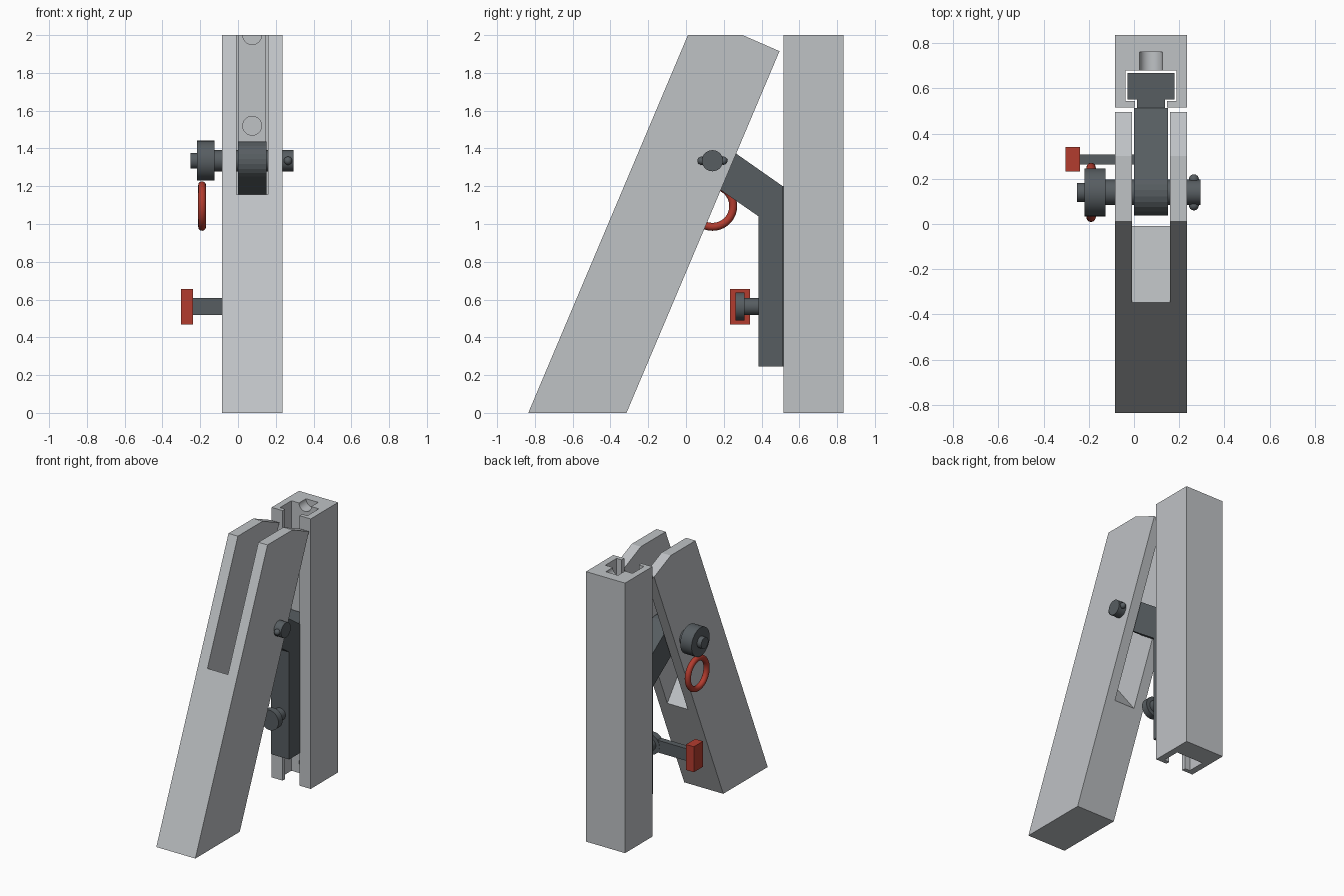
import bpy, bmesh, math
from mathutils import Matrix, Vector

cube = bpy.data.objects.get("Cube")
if cube:
    bpy.data.objects.remove(cube)


def material(name, rgb):
    m = bpy.data.materials.new(name)
    m.use_nodes = True
    m.diffuse_color = (*rgb, 1)
    m.node_tree.nodes["Principled BSDF"].inputs["Base Color"].default_value = (*rgb, 1)
    return m


ALUMINIUM = material("light grey metal", (0.52, 0.54, 0.56))
STEEL = material("dark steel", (0.095, 0.11, 0.12))
RED = material("red", (0.45, 0.045, 0.028))

MID = 0.075                  # x of the shared centre plane
PIVOT = Vector((0.14, 1.335))  # y, z of the hinge pin


def finish(name, bm, mat, smooth=False):
    bmesh.ops.recalc_face_normals(bm, faces=bm.faces)
    mesh = bpy.data.meshes.new(name)
    bm.to_mesh(mesh)
    bm.free()
    mesh.materials.append(mat)
    ob = bpy.data.objects.new(name, mesh)
    bpy.context.collection.objects.link(ob)
    if smooth:
        select(ob)
        bpy.ops.object.shade_smooth_by_angle(angle=math.radians(35))
    return ob


def select(ob):
    bpy.ops.object.select_all(action='DESELECT')
    ob.select_set(True)
    bpy.context.view_layer.objects.active = ob


def prism(name, pts, axis, lo, hi, mat):
    """Extrude a profile: (y, z) points along X, or (x, y) points along Z."""
    bm = bmesh.new()
    place = (lambda p: (lo, *p)) if axis == 'X' else (lambda p: (*p, lo))
    face = bm.faces.new([bm.verts.new(place(p)) for p in pts])
    out = bmesh.ops.extrude_face_region(bm, geom=[face])
    shift = Vector((hi - lo, 0, 0) if axis == 'X' else (0, 0, hi - lo))
    moved = [g for g in out["geom"] if isinstance(g, bmesh.types.BMVert)]
    bmesh.ops.translate(bm, verts=moved, vec=shift)
    return finish(name, bm, mat)


def box(name, x, y, z, mat):
    return prism(name, [(x[0], y[0]), (x[1], y[0]), (x[1], y[1]), (x[0], y[1])],
                 'Z', z[0], z[1], mat)


def cylinder(name, axis, lo, hi, centre, r, mat):
    """Cylinder along X (centre is y, z) or along Y (centre is x, z)."""
    mid = (lo + hi) / 2
    if axis == 'X':
        pos, rot = (mid, *centre), Matrix.Rotation(math.pi / 2, 4, 'Y')
    else:
        pos, rot = (centre[0], mid, centre[1]), Matrix.Rotation(math.pi / 2, 4, 'X')
    bm = bmesh.new()
    bmesh.ops.create_cone(bm, cap_ends=True, segments=32, radius1=r, radius2=r,
                          depth=hi - lo, matrix=Matrix.Translation(pos) @ rot)
    return finish(name, bm, mat, smooth=True)


def cut(ob, cutter):
    cutter.hide_render = True
    mod = ob.modifiers.new("cut", 'BOOLEAN')
    mod.operation, mod.solver, mod.object = 'DIFFERENCE', 'EXACT', cutter
    select(ob)
    bpy.ops.object.modifier_apply(modifier=mod.name)
    bpy.data.objects.remove(cutter)


def tee(name, half, neck, front, step, back, lo, hi, mat):
    """T-shaped section, neck towards the front."""
    right = [(neck, front), (neck, step), (half, step), (half, back)]
    pts = [(MID + x, y) for x, y in right] + [(MID - x, y) for x, y in reversed(right)]
    return prism(name, pts, 'Z', lo, hi, mat)


# Upright rail with T-slot and a row of locking holes
rail = box("rail", (-0.085, 0.235), (0.515, 0.835), (0, 2), ALUMINIUM)
cut(rail, tee("slot_cutter", 0.112, 0.07, 0.45, 0.545, 0.678, -0.1, 2.1, ALUMINIUM))
for i in range(5):
    cut(rail, cylinder("hole_cutter", 'Y', 0.6, 0.76, (MID, 2 - 0.48 * i), 0.05, ALUMINIUM))

# Leaning leg with forked upper half
leg = prism("leaning_leg", [(-0.835, 0), (-0.315, 0), (0.495, 1.915), (0.3, 2), (0.01, 2)],
            'X', -0.085, 0.235, ALUMINIUM)
cut(leg, prism("fork_cutter", [(-0.445, 1.284), (0.09, 0.593), (0.7, 2.2), (-0.2, 2.2)],
               'X', -0.008, 0.16, ALUMINIUM))

# Bent arm with round hinge end, and its slider in the rail
slope = math.atan2(0.816, 0.578)
end = []
for i in range(13):
    a = slope + math.pi * i / 12
    end.append(tuple(PIVOT + 0.103 * Vector((math.cos(a), math.sin(a)))))
prism("hinge_arm", [(0.385, 0.245), (0.512, 0.245), (0.512, 1.2)] + end + [(0.385, 1.04)],
      'X', 0, 0.15, STEEL)
tee("slider", 0.104, 0.062, 0.511, 0.55, 0.668, 0.245, 1.2, STEEL)

# Hinge pin with head, button and detent balls
cylinder("pin_shaft", 'X', -0.13, 0.295, PIVOT, 0.056, STEEL)
cylinder("pin_head", 'X', -0.218, -0.125, PIVOT, 0.106, STEEL)
cylinder("pin_button", 'X', -0.252, -0.21, PIVOT, 0.042, STEEL)
for side, word in ((-1, "front"), (1, "back")):
    bm = bmesh.new()
    spot = (0.265, PIVOT.x + side * 0.058, PIVOT.y)
    bmesh.ops.create_uvsphere(bm, u_segments=16, v_segments=10, radius=0.022,
                              matrix=Matrix.Translation(spot))
    finish(word + "_detent_ball", bm, STEEL, smooth=True)

# Pull ring hanging under the pin head
bpy.ops.mesh.primitive_torus_add(major_radius=0.11, minor_radius=0.021, major_segments=40,
                                 minor_segments=12, location=(-0.19, PIVOT.x, 1.095),
                                 rotation=(0, math.pi / 2, 0))
ring = bpy.context.object
ring.name = "pull_ring"
ring.data.materials.append(RED)
bpy.ops.object.shade_smooth()

# Locking knob with side lever and red grip
LOCK = (MID, 0.563)
cylinder("lock_shaft", 'Y', 0.3, 0.4, LOCK, 0.045, STEEL)
cylinder("lock_disc", 'Y', 0.262, 0.31, LOCK, 0.074, STEEL)
box("lock_lever", (-0.24, MID), (0.264, 0.308), (0.518, 0.608), STEEL)
box("lever_grip", (-0.302, -0.238), (0.232, 0.34), (0.468, 0.657), RED)
